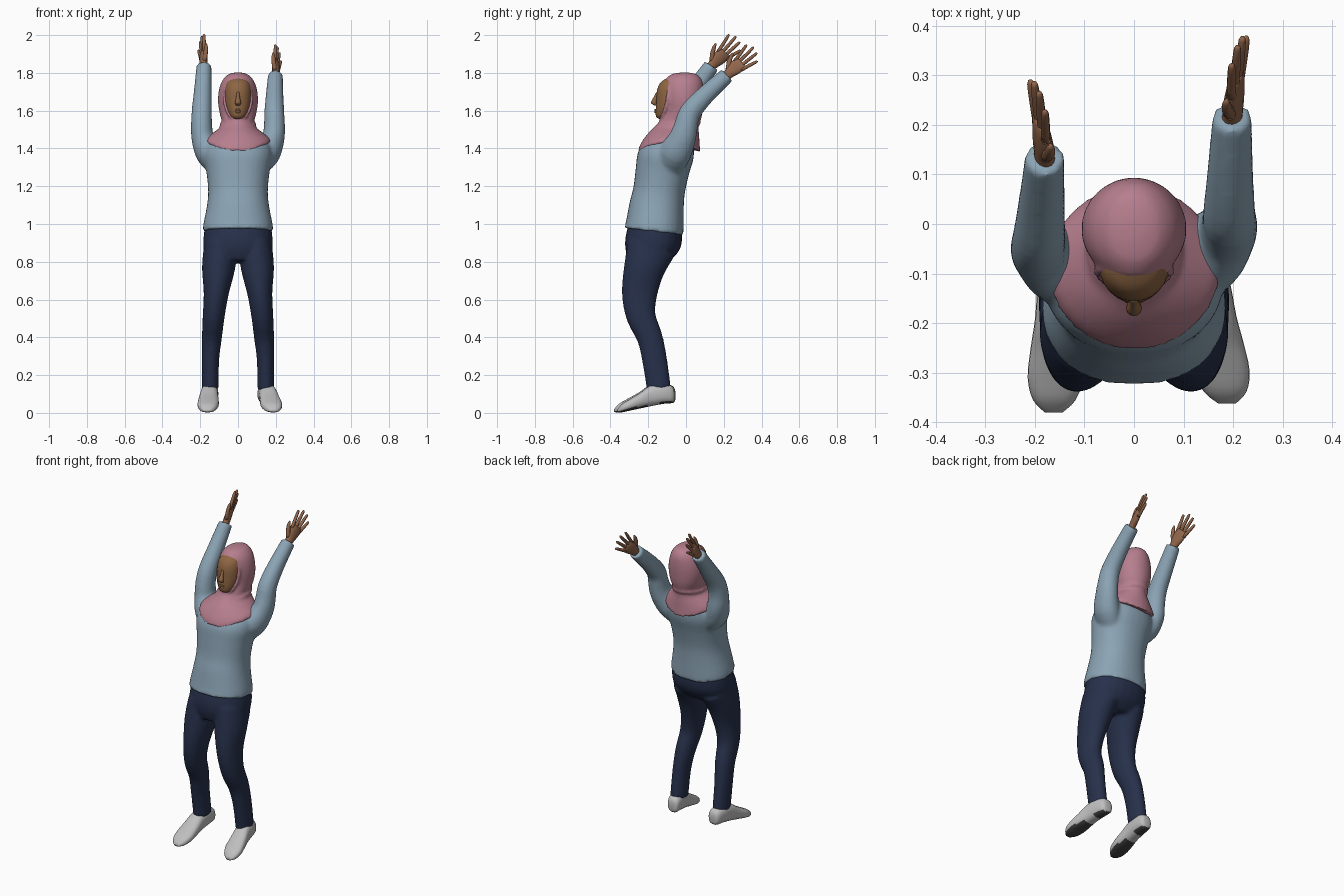
import bpy, bmesh, math
from mathutils import Vector


def material(name, rgb):
    m = bpy.data.materials.new(name)
    m.diffuse_color = (*rgb, 1)
    return m


BLUE = material("sweater blue", (0.26, 0.37, 0.46))
NAVY = material("navy denim", (0.020, 0.030, 0.070))
PINK = material("dusty pink", (0.47, 0.21, 0.27))
FACE = material("face skin", (0.27, 0.13, 0.055))
HAND = material("hand skin", (0.28, 0.13, 0.07))
GREY = material("shoe grey", (0.52, 0.52, 0.52))
SOLE = material("dark sole", (0.05, 0.05, 0.05))


def spline(rows, steps):
    """Catmull-Rom resampling of section rows."""
    out = []
    for i in range(len(rows) - 1):
        p0, p1 = rows[max(i - 1, 0)], rows[i]
        p2, p3 = rows[i + 1], rows[min(i + 2, len(rows) - 1)]
        for k in range(steps):
            t = k / steps
            out.append([0.5 * (2 * b + (c - a) * t + (2 * a - 5 * b + 4 * c - d) * t * t
                               + (3 * b - a - 3 * c + d) * t ** 3)
                        for a, b, c, d in zip(p0, p1, p2, p3)])
    return out + [list(rows[-1])]


def loft(bm, rows, axis=None, u=(1, 0, 0), seg=24, steps=3, n=2.0):
    """Skin rows of (x, y, z, half width along u, half depth)."""
    rows = spline(rows, steps)
    pts = [Vector(r[:3]) for r in rows]
    rings = []
    for i, r in enumerate(rows):
        t = Vector(axis) if axis else pts[min(i + 1, len(pts) - 1)] - pts[max(i - 1, 0)]
        t.normalize()
        a = Vector(u)
        a = (a - t * a.dot(t)).normalized()
        b = t.cross(a)
        ring = []
        for k in range(seg):
            w = math.tau * k / seg
            c, s = math.cos(w), math.sin(w)
            c = math.copysign(abs(c) ** (2 / n), c)
            s = math.copysign(abs(s) ** (2 / n), s)
            ring.append(bm.verts.new(pts[i] + a * c * r[3] + b * s * r[4]))
        rings.append(ring)
    for p, q in zip(rings, rings[1:]):
        for k in range(seg):
            bm.faces.new((p[k], p[(k + 1) % seg], q[(k + 1) % seg], q[k]))
    bm.faces.new(rings[0])
    bm.faces.new(rings[-1])


def finish(name, bm, mats, voxel=0, rule=None):
    bmesh.ops.recalc_face_normals(bm, faces=bm.faces)
    if rule:
        for f in bm.faces:
            f.material_index = rule(f)
    me = bpy.data.meshes.new(name)
    bm.to_mesh(me)
    bm.free()
    for m in mats:
        me.materials.append(m)
    me.shade_smooth()
    ob = bpy.data.objects.new(name, me)
    bpy.context.collection.objects.link(ob)
    if voxel:
        rm = ob.modifiers.new("blend", 'REMESH')
        rm.mode, rm.voxel_size, rm.use_smooth_shade = 'VOXEL', voxel, True
        sm = ob.modifiers.new("soften", 'SMOOTH')
        sm.factor, sm.iterations = 0.5, 4
    return ob


# Sweater: torso and two raised sleeves blended together
bm = bmesh.new()
loft(bm, [(0, -.17, .96, .187, .158), (0, -.165, 1.0, .183, .153), (0, -.155, 1.1, .164, .144),
          (0, -.142, 1.18, .158, .137), (0, -.125, 1.28, .168, .142), (0, -.108, 1.36, .182, .148),
          (0, -.09, 1.42, .168, .132), (0, -.065, 1.47, .12, .09), (0, -.05, 1.51, .07, .06)],
     axis=(0, .12, 1), seg=32, n=2.2)
loft(bm, [(.10, -.09, 1.29, .05, .07), (.152, -.06, 1.37, .07, .085), (.186, -.02, 1.45, .06, .073),
          (.193, 0, 1.52, .056, .063), (.192, .022, 1.59, .053, .058), (.194, .10, 1.68, .047, .05),
          (.198, .218, 1.788, .040, .042)])
loft(bm, [(-.10, -.10, 1.29, .05, .07), (-.152, -.08, 1.37, .07, .085), (-.186, -.055, 1.45, .06, .073),
          (-.193, -.047, 1.53, .056, .063), (-.191, -.022, 1.61, .053, .058), (-.186, .045, 1.71, .047, .05),
          (-.18, .135, 1.838, .040, .042)])
finish("sweater", bm, [BLUE], 0.011)

# Trousers: hips and two bent legs
bm = bmesh.new()
loft(bm, [(0, -.163, .985, .176, .142), (0, -.172, .91, .184, .150), (0, -.186, .85, .176, .135),
          (0, -.205, .80, .12, .10)], axis=(0, .1, 1), n=2.2)
for s in (-1, 1):
    loft(bm, [(s * .092, -.185, .87, .09, .13), (s * .104, -.222, .76, .087, .108),
              (s * .116, -.246, .63, .066, .094), (s * .129, -.238, .51, .058, .078),
              (s * .138, -.192, .40, .053, .068), (s * .146, -.166, .28, .046, .066),
              (s * .147, -.143, .125, .045, .064)])
finish("trousers", bm, [NAVY], 0.010)

# Shoes with toes pointing down and dark heel and ball pads below
for s, turn, stretch, name in ((-1, .05, 1.0, "left_shoe"), (1, .16, .93, "right_shoe")):
    rows = []
    for y, lo, hi, w in ((-.056, .07, .11, .018), (-.068, .053, .14, .036), (-.12, .048, .155, .045),
                         (-.19, .036, .147, .047), (-.25, .024, .108, .053), (-.31, .012, .074, .056),
                         (-.355, .003, .048, .043), (-.38, .004, .020, .018)):
        d = (-.12 - y) * stretch
        rows.append((s * (.149 + turn * d), -.12 - d, (lo + hi) / 2, w, (hi - lo) / 2))
    bm = bmesh.new()
    loft(bm, rows, axis=(0, -1, 0), n=2.5)
    finish(name, bm, [GREY, SOLE], rule=lambda f: int(
        f.normal.z < -.7 and not -.21 < f.calc_center_median().y < -.14))


# Hands: palm, four spread fingers and a thumb
def hand(name, wrist, d, side):
    d = Vector(d).normalized()
    s = Vector((side * -.3, -d.z, d.y))
    s = (s - d * s.dot(d)).normalized()
    wrist = Vector(wrist)
    bm = bmesh.new()

    def part(rows, **kw):
        loft(bm, [(*(wrist + d * a + s * b), w, h) for a, b, w, h in rows], u=s, **kw)

    part([(-.03, 0, .027, .022), (.01, 0, .026, .020), (.05, .002, .037, .019),
          (.09, 0, .040, .015), (.108, 0, .034, .009)], seg=16)
    for off, tip, reach in ((.030, .052, .188), (.010, .018, .208), (-.011, -.018, .202), (-.030, -.052, .175)):
        mid = (off + tip) / 2
        part([(.08, off, .010, .010), ((.08 + reach) / 2, mid, .0095, .0095),
              (reach - .008, tip, .0075, .0075), (reach, tip, .003, .003)], seg=8, steps=2)
    u_rows = [(.025, .015, .016, .013), (.055, .045, .013, .012),
              (.085, .063, .010, .010), (.105, .070, .004, .004)]
    part(u_rows, seg=8, steps=2)
    finish(name, bm, [HAND])


hand("right_hand", (.198, .215, 1.785), (.08, .75, .67), 1)
hand("left_hand", (-.18, .132, 1.833), (-.08, .70, .71), -1)

# Face with nose and lips
bm = bmesh.new()
loft(bm, [(0, -.11, 1.552, .018, .022), (0, -.10, 1.568, .043, .058), (0, -.09, 1.61, .062, .070),
          (0, -.085, 1.66, .070, .072), (0, -.08, 1.71, .070, .073), (0, -.078, 1.75, .058, .056),
          (0, -.065, 1.775, .03, .03)], axis=(0, 0, 1))
loft(bm, [(0, -.148, 1.70, .008, .008), (0, -.160, 1.67, .010, .012), (0, -.170, 1.642, .016, .016),
          (0, -.160, 1.628, .010, .008)], axis=(0, 0, 1), seg=12)
for z in (1.593, 1.603):
    loft(bm, [(-.022, -.148, z, .003, .003), (0, -.162, z, .006, .006), (.022, -.148, z, .003, .003)],
         u=(0, 0, 1), seg=8)
finish("face", bm, [FACE])

# Headscarf: dome, neck wrap and shoulder drape that dips at front and back
bm = bmesh.new()
loft(bm, [(0, -.008, 1.802, .015, .02), (0, -.010, 1.792, .052, .068), (0, -.012, 1.76, .083, .097),
          (0, -.012, 1.71, .101, .105), (0, -.010, 1.65, .106, .103), (0, -.014, 1.59, .098, .102),
          (0, -.035, 1.54, .086, .110), (0, -.05, 1.515, .092, .117), (0, -.068, 1.485, .130, .138),
          (0, -.085, 1.455, .166, .158), (0, -.090, 1.435, .174, .166)], axis=(0, 0, 1), seg=32)
for v in bm.verts:
    low = min(max((1.52 - v.co.z) / .085, 0), 1)
    v.co.z -= .055 * low * ((v.co.y + .09) / .166) ** 2


def band(cx, cy, cz, fn, r):
    path = [fn(math.tau * k / 32) for k in range(33)]
    rows = [(cx + p[0], cy + p[1], cz + p[2], r, r) for p in path]
    for a, b in zip(path, path[1:]):
        mid = (Vector(a) + Vector(b)) / 2
        t = Vector(b) - Vector(a)
        o = Vector((cx, cy, cz))
        loft(bm, [(*(o + Vector(a) - t * .1), r, r), (*(o + Vector(b) + t * .1), r, r)],
             u=mid, seg=8, steps=1)


# Rim round the face and fold round the neck
band(0, -.107, 1.662, lambda w: (.071 * math.cos(w), -.016 * math.sin(w) ** 2 + .018 * math.sin(w)
                                 + .010, .106 * math.sin(w)), .011)
band(0, -.04, 1.525, lambda w: (.086 * math.cos(w), .108 * math.sin(w), .012 * math.sin(w)), .012)
finish("headscarf", bm, [PINK], 0.008)
